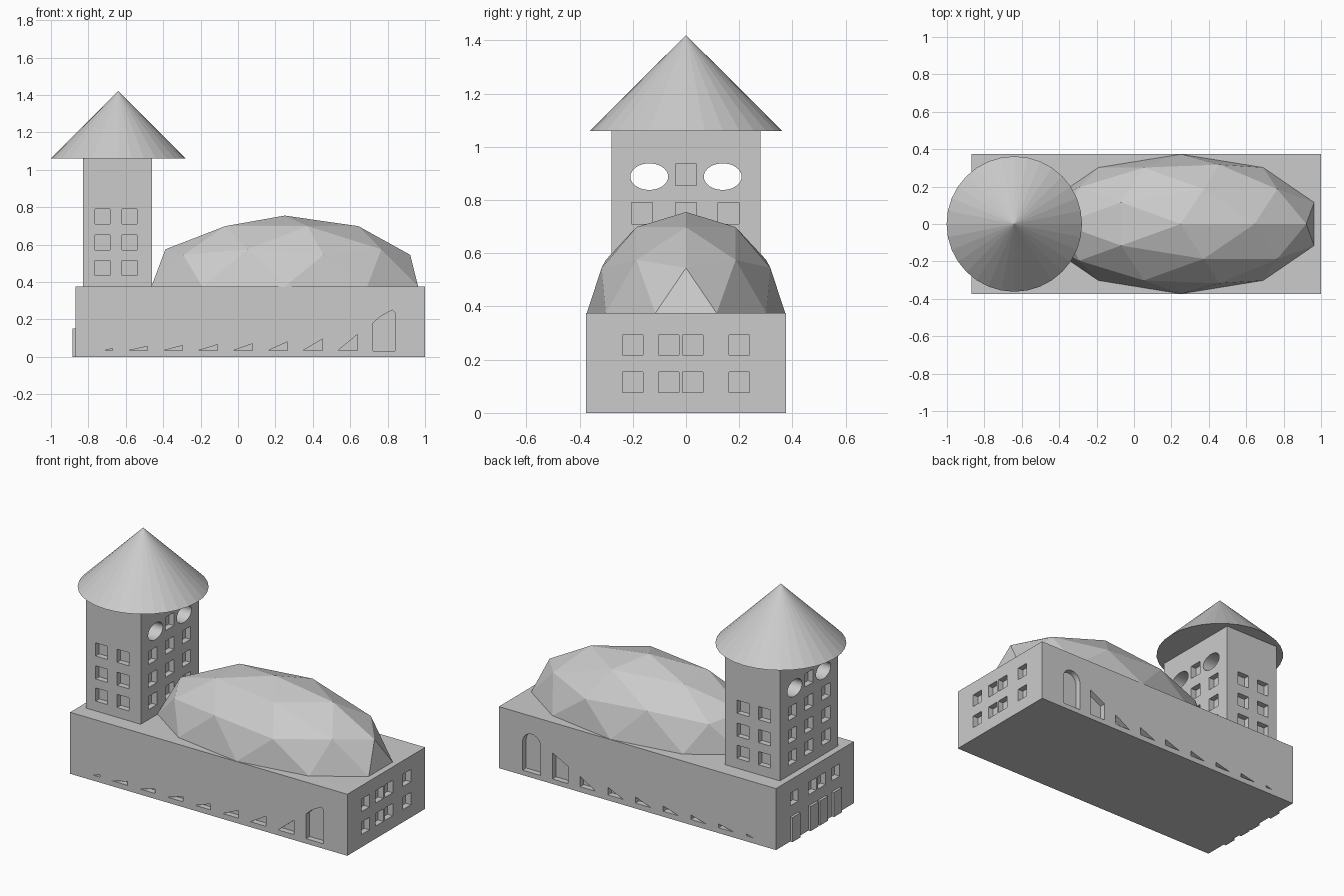
import bpy, bmesh
from math import cos, sin, pi
from mathutils import Vector

if "Cube" in bpy.data.objects:
    bpy.data.objects.remove(bpy.data.objects["Cube"])


def prism(bm, pts, axis, a, b):
    """Extrude a (horizontal, z) outline from a to b along the x or y axis."""
    def place(h, z, d):
        return Vector((d, h, z)) if axis == 'x' else Vector((h, d, z))
    ends = [[bm.verts.new(place(h, z, d)) for h, z in pts] for d in (a, b)]
    faces = [bm.faces.new(e) for e in ends]
    n = len(pts)
    for i in range(n):
        j = (i + 1) % n
        faces.append(bm.faces.new((ends[0][i], ends[0][j], ends[1][j], ends[1][i])))
    bmesh.ops.recalc_face_normals(bm, faces=faces)


def rect(h0, h1, z0, z1):
    return [(h0, z0), (h1, z0), (h1, z1), (h0, z1)]


def square(h, z, s=0.04):
    return rect(h - s, h + s, z - s, z + s)


def arc(h, z, rh, rz, n, sweep):
    return [(h + rh * cos(sweep * i / n), z + rz * sin(sweep * i / n)) for i in range(n + 1)]


def finish(bm, name):
    me = bpy.data.meshes.new(name)
    bm.to_mesh(me)
    bm.free()
    ob = bpy.data.objects.new(name, me)
    bpy.context.collection.objects.link(ob)
    return ob


def block(name, x0, x1, y, z0, z1):
    bm = bmesh.new()
    prism(bm, rect(x0, x1, z0, z1), 'y', -y, y)
    return finish(bm, name)


def carve(ob, bm):
    """Subtract the cutters, apply the result, then drop the helper."""
    cutter = finish(bm, ob.name + "_cutter")
    cutter.hide_render = True
    mod = ob.modifiers.new("openings", 'BOOLEAN')
    mod.operation, mod.solver, mod.object = 'DIFFERENCE', 'EXACT', cutter
    dg = bpy.context.evaluated_depsgraph_get()
    me = bpy.data.meshes.new_from_object(ob.evaluated_get(dg))
    ob.modifiers.clear()
    ob.data = me
    bpy.data.objects.remove(cutter)


D = 0.035   # recess depth
E = 0.02    # cutter overshoot
END_COLS = (-0.20, -0.065, 0.025, 0.20)

# Main hall with recessed openings
hall = block("main_hall", -0.87, 1.0, 0.375, 0, 0.375)
cut = bmesh.new()
for y in END_COLS:
    for z in (0.115, 0.255):
        prism(cut, square(y, z, 0.038), 'x', 1 - D, 1 + E)
    prism(cut, square(y, 0.255, 0.038), 'x', -0.87 - E, -0.87 + D)

# Sloping wedge openings growing along both long walls
wedge_tops = [0.045, 0.056, 0.06, 0.065, 0.07, 0.08, 0.095, 0.12]
for s in (-1, 1):
    y0, y1 = s * (0.375 - D), s * (0.375 + E)
    for i, top in enumerate(wedge_tops):
        right = -0.67 + 0.187 * i
        left = right - (0.045 if i == 0 else 0.105)
        pts = [(left, 0.033), (right, 0.033), (right, top)]
        if s == 1 and i == 7:
            pts = [(left, 0.03), (right, 0.03), (right, 0.19), (left, 0.135)]
        prism(cut, pts, 'y', y0, y1)
    # Large doorway: cut-off arch in front, full arch behind
    if s < 0:
        door = [(0.722, 0.03), (0.84, 0.03), (0.84, 0.235), (0.825, 0.25),
                (0.76, 0.215), (0.722, 0.18)]
    else:
        door = [(0.718, 0.03), (0.84, 0.03)] + arc(0.779, 0.205, 0.061, 0.06, 12, pi)
    prism(cut, door, 'y', y0, y1)
carve(hall, cut)

# Raised doors on the left end
bm = bmesh.new()
for y in END_COLS:
    prism(bm, rect(y - 0.038, y + 0.038, 0, 0.15), 'x', -0.885, -0.865)
finish(bm, "end_doors")

# Tower with windows on four sides and two oval through-holes
tower = block("tower", -0.83, -0.46, 0.28, 0.375, 1.06)
cut = bmesh.new()
ROWS = (0.475, 0.61, 0.75)
for z in ROWS:
    for x in (-0.725, -0.58):
        for s in (-1, 1):
            prism(cut, square(x, z), 'y', s * (0.28 - D), s * (0.28 + E))
for y, z in [(y, z) for y in (-0.165, 0, 0.16) for z in ROWS] + [(0, 0.895)]:
    prism(cut, square(y, z), 'x', -0.46 - D, -0.46 + E)
    prism(cut, square(y, z), 'x', -0.83 - E, -0.83 + D)
for y in (-0.138, 0.138):
    prism(cut, arc(y, 0.888, 0.071, 0.05, 32, 2 * pi)[:-1], 'x', -0.9, -0.4)
carve(tower, cut)

# Conical tower roof
bpy.ops.mesh.primitive_cone_add(vertices=32, radius1=0.362, radius2=0, depth=0.36,
                                location=(-0.64, 0, 1.24))
bpy.context.object.name = "tower_roof"

# Faceted dome: upper half of a stretched icosphere
bm = bmesh.new()
bmesh.ops.create_icosphere(bm, subdivisions=2, radius=1)
bmesh.ops.delete(bm, geom=[v for v in bm.verts if v.co.z < -0.01], context='VERTS')
bmesh.ops.holes_fill(bm, edges=[e for e in bm.edges if e.is_boundary], sides=0)
bmesh.ops.scale(bm, vec=(0.75, 0.373, 0.38), verts=bm.verts)
bmesh.ops.translate(bm, vec=(0.25, 0, 0.375), verts=bm.verts)
bmesh.ops.recalc_face_normals(bm, faces=bm.faces)
finish(bm, "faceted_dome")
